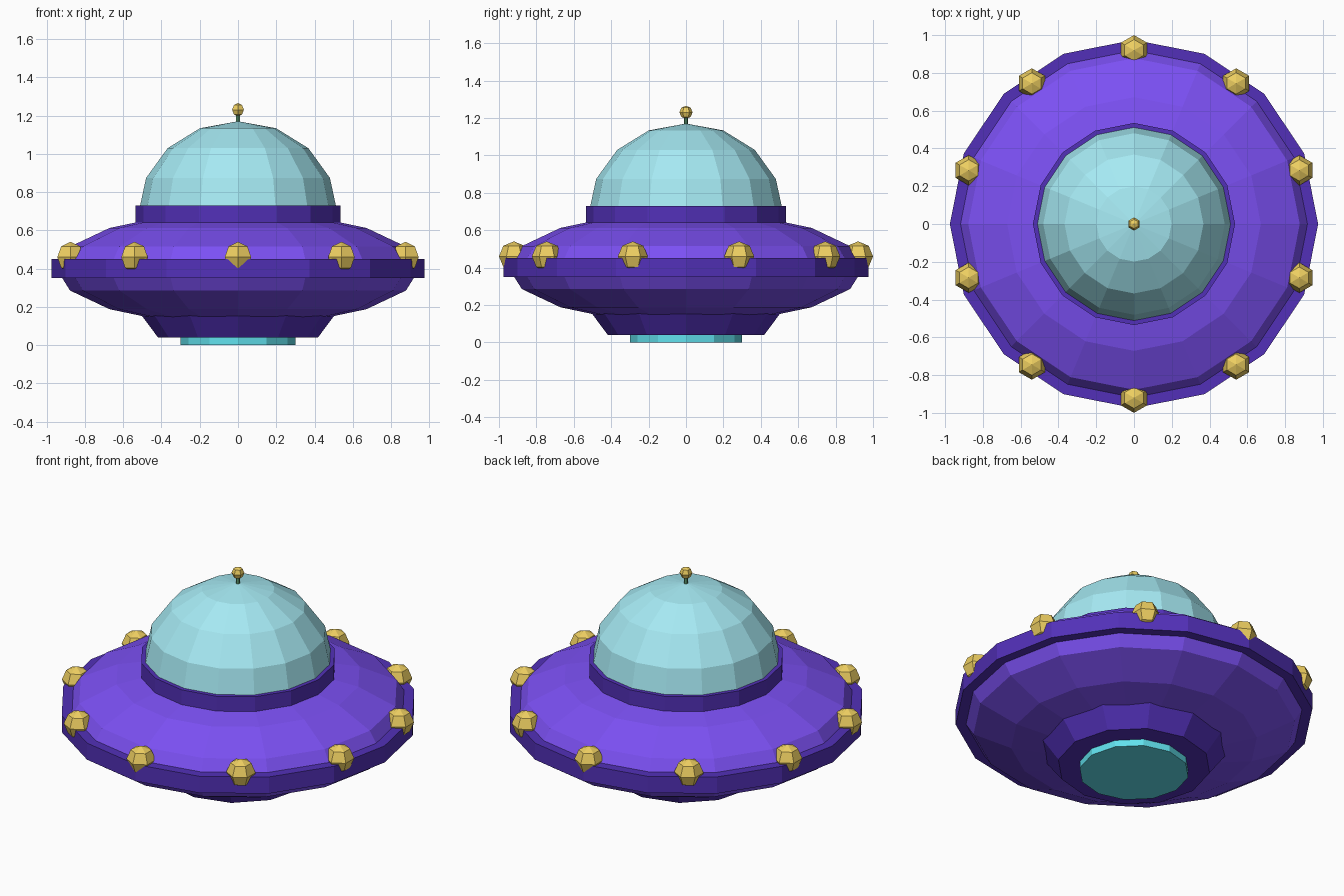
import bpy, bmesh, math
from mathutils import Matrix

if "Cube" in bpy.data.objects:
    bpy.data.objects.remove(bpy.data.objects["Cube"])


def material(name, rgb):
    m = bpy.data.materials.new(name)
    m.diffuse_color = (*rgb, 1)
    m.use_nodes = True
    m.node_tree.nodes["Principled BSDF"].inputs["Base Color"].default_value = m.diffuse_color
    return m


violet = material("violet", (0.20, 0.08, 0.90))
deep_violet = material("deep_violet", (0.085, 0.03, 0.48))
glass = material("glass", (0.38, 0.82, 0.90))
gold = material("gold", (0.85, 0.62, 0.12))
cyan = material("cyan", (0.12, 0.75, 0.85))
green = material("green", (0.10, 0.30, 0.15))


def finish(name, bm, mat):
    mesh = bpy.data.meshes.new(name)
    bm.to_mesh(mesh)
    bm.free()
    mesh.materials.append(mat)
    ob = bpy.data.objects.new(name, mesh)
    bpy.context.collection.objects.link(ob)
    return ob


def ball(name, centre, radius, height, segments, rings, mat, cut_z=None):
    bm = bmesh.new()
    m = Matrix.Translation(centre) @ Matrix.Diagonal((radius, radius, height, 1))
    bmesh.ops.create_uvsphere(bm, u_segments=segments, v_segments=rings, radius=1, matrix=m)
    if cut_z is not None:
        geom = bm.verts[:] + bm.edges[:] + bm.faces[:]
        bmesh.ops.bisect_plane(bm, geom=geom, plane_co=(0, 0, cut_z),
                               plane_no=(0, 0, 1), clear_inner=True)
        bmesh.ops.holes_fill(bm, edges=[e for e in bm.edges if e.is_boundary])
    return finish(name, bm, mat)


def drum(name, z0, z1, r0, r1, segments, mat):
    bm = bmesh.new()
    bmesh.ops.create_cone(bm, cap_ends=True, segments=segments, radius1=r0, radius2=r1,
                          depth=z1 - z0, matrix=Matrix.Translation((0, 0, (z0 + z1) / 2)))
    return finish(name, bm, mat)


# saucer hull, rim band and collar
ball("saucer_body", (0, 0, 0.40), 0.95, 0.30, 16, 8, violet)
drum("rim_band", 0.35, 0.45, 0.975, 0.975, 16, deep_violet)
drum("dome_collar", 0.63, 0.73, 0.535, 0.535, 16, deep_violet)

# glass dome
ball("dome", (0, 0, 0.69), 0.52, 0.48, 16, 8, glass, cut_z=0.69)

# underside
drum("belly_cone", 0.04, 0.19, 0.418, 0.53, 12, deep_violet)
drum("beam_port", 0.0, 0.06, 0.30, 0.30, 12, cyan)

# antenna
drum("antenna_stem", 1.13, 1.22, 0.012, 0.012, 6, green)
ball("antenna_tip", (0, 0, 1.23), 0.035, 0.035, 6, 4, gold)

# ring of lights
for i in range(10):
    a = math.radians(18 + 36 * i)
    ball(f"rim_light_{i + 1}", (0.92 * math.cos(a), 0.92 * math.sin(a), 0.46),
         0.08, 0.08, 6, 4, gold)
